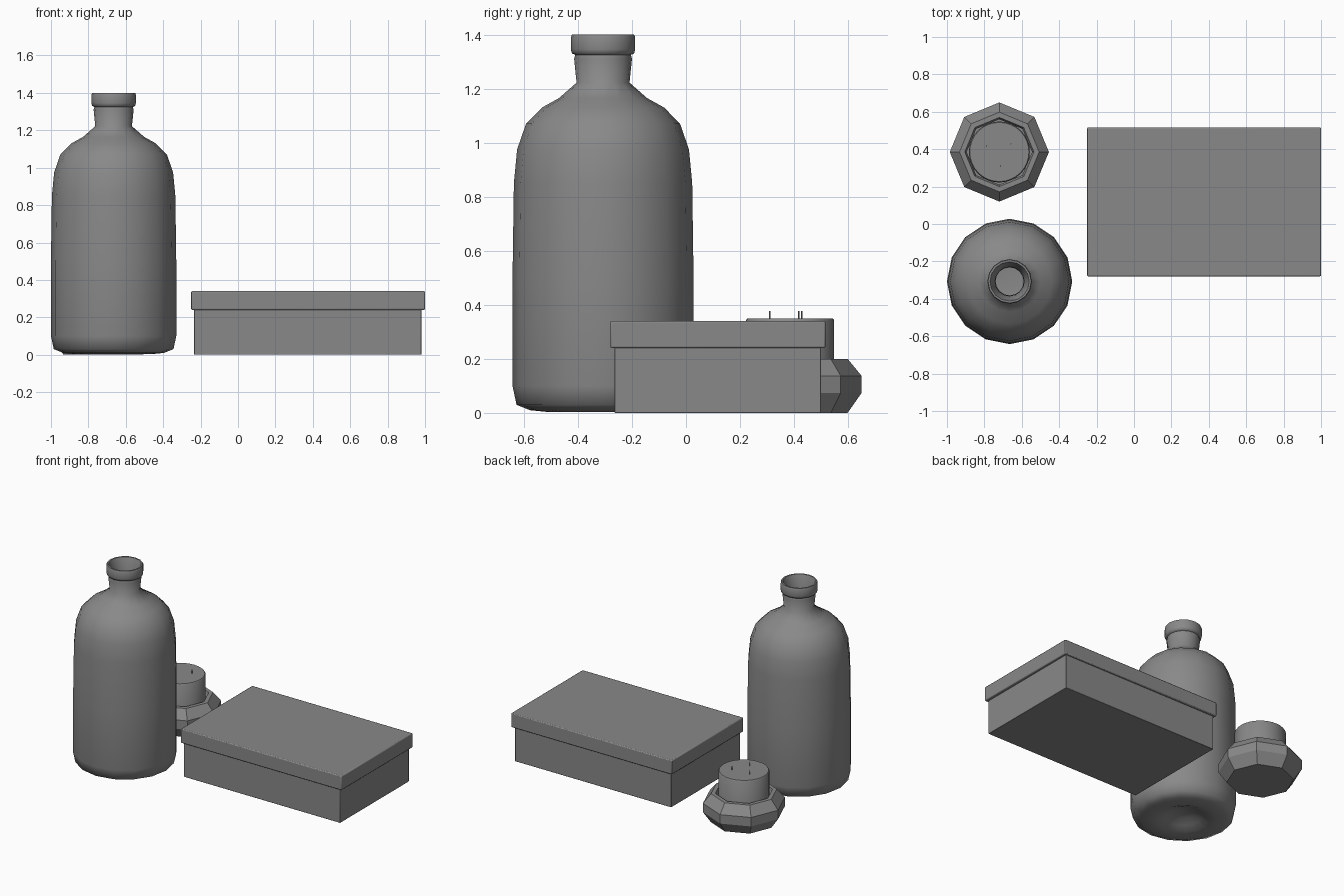
import bpy
from math import radians, cos, sin, pi

default = bpy.data.objects.get("Cube")
if default:
    bpy.data.objects.remove(default, do_unlink=True)

grey = bpy.data.materials.new("plain_grey")
grey.use_nodes = True
colour = (0.25, 0.25, 0.25, 1)
grey.diffuse_color = colour
grey.node_tree.nodes["Principled BSDF"].inputs["Base Color"].default_value = colour


def finish(obj, smooth_angle=None):
    obj.data.materials.append(grey)
    if smooth_angle:
        bpy.ops.object.select_all(action="DESELECT")
        obj.select_set(True)
        bpy.context.view_layer.objects.active = obj
        bpy.ops.object.shade_smooth_by_angle(angle=radians(smooth_angle))
    return obj


def lathe(name, profile, centre, sides, smooth_angle=None):
    """Spin (radius, height) points about z; radius 0 makes a pole."""
    verts, faces, rings = [], [], []
    for r, z in profile:
        start = len(verts)
        count = sides if r > 0 else 1
        for i in range(count):
            a = 2 * pi * i / sides
            verts.append((r * cos(a), r * sin(a), z))
        rings.append([start + i % count for i in range(sides)])
    for low, high in zip(rings, rings[1:]):
        for i in range(sides):
            j = (i + 1) % sides
            loop = (low[i], low[j], high[j], high[i])
            faces.append(tuple(dict.fromkeys(loop)))
    mesh = bpy.data.meshes.new(name)
    mesh.from_pydata(verts, [], faces)
    obj = bpy.data.objects.new(name, mesh)
    obj.location = (*centre, 0)
    bpy.context.collection.objects.link(obj)
    return finish(obj, smooth_angle)


def box(name, low, high, bevel):
    centre = [(a + b) / 2 for a, b in zip(low, high)]
    bpy.ops.mesh.primitive_cube_add(size=1, location=centre)
    obj = bpy.context.object
    obj.name = name
    obj.scale = [b - a for a, b in zip(low, high)]
    bpy.ops.object.transform_apply(location=False, rotation=False, scale=True)
    mod = obj.modifiers.new("soft_edges", "BEVEL")
    mod.width = bevel
    mod.segments = 2
    return finish(obj, 35)


# Hollow bottle with a raised base, shoulder, neck and lip
lathe("bottle", [
    (0, 0.06), (0.07, 0.055), (0.12, 0.03), (0.17, 0.008), (0.21, 0.004),
    (0.27, 0.01), (0.32, 0.03), (0.335, 0.1), (0.335, 0.5), (0.33, 0.85),
    (0.318, 0.975), (0.285, 1.07), (0.226, 1.13), (0.163, 1.165),
    (0.098, 1.222), (0.107, 1.31), (0.103, 1.325), (0.115, 1.33),
    (0.119, 1.345), (0.119, 1.39), (0.115, 1.4), (0.105, 1.4),
    (0.1, 1.385), (0.078, 1.31), (0.075, 1.222), (0.15, 1.14),
    (0.265, 1.06), (0.31, 0.85), (0.31, 0.1), (0.2, 0.04), (0, 0.08),
], (-0.665, -0.307), 16, 60)

# Faceted candle holder with a recessed cup
candle_spot = (-0.72, 0.385)
lathe("candle_holder", [
    (0, 0), (0.213, 0), (0.265, 0.074), (0.265, 0.137), (0.213, 0.2),
    (0.185, 0.2), (0.175, 0.17), (0.175, 0.03), (0, 0.03),
], candle_spot, 8)

# Candle and its three wicks
lathe("candle", [
    (0, 0.03), (0.163, 0.03), (0.163, 0.343), (0.158, 0.35), (0, 0.35),
], candle_spot, 32, 40)
for i in range(3):
    a = radians(35 + 120 * i)
    spot = (candle_spot[0] + 0.075 * cos(a), candle_spot[1] + 0.075 * sin(a))
    lathe(f"wick_{i + 1}", [(0, 0.34), (0.003, 0.34), (0.003, 0.377), (0, 0.377)],
          spot, 6)

# Storage box with an overhanging lid
box("box_base", (-0.235, -0.265, 0), (0.98, 0.5, 0.26), 0.003)
box("box_lid", (-0.25, -0.28, 0.24), (1, 0.516, 0.34), 0.006)
